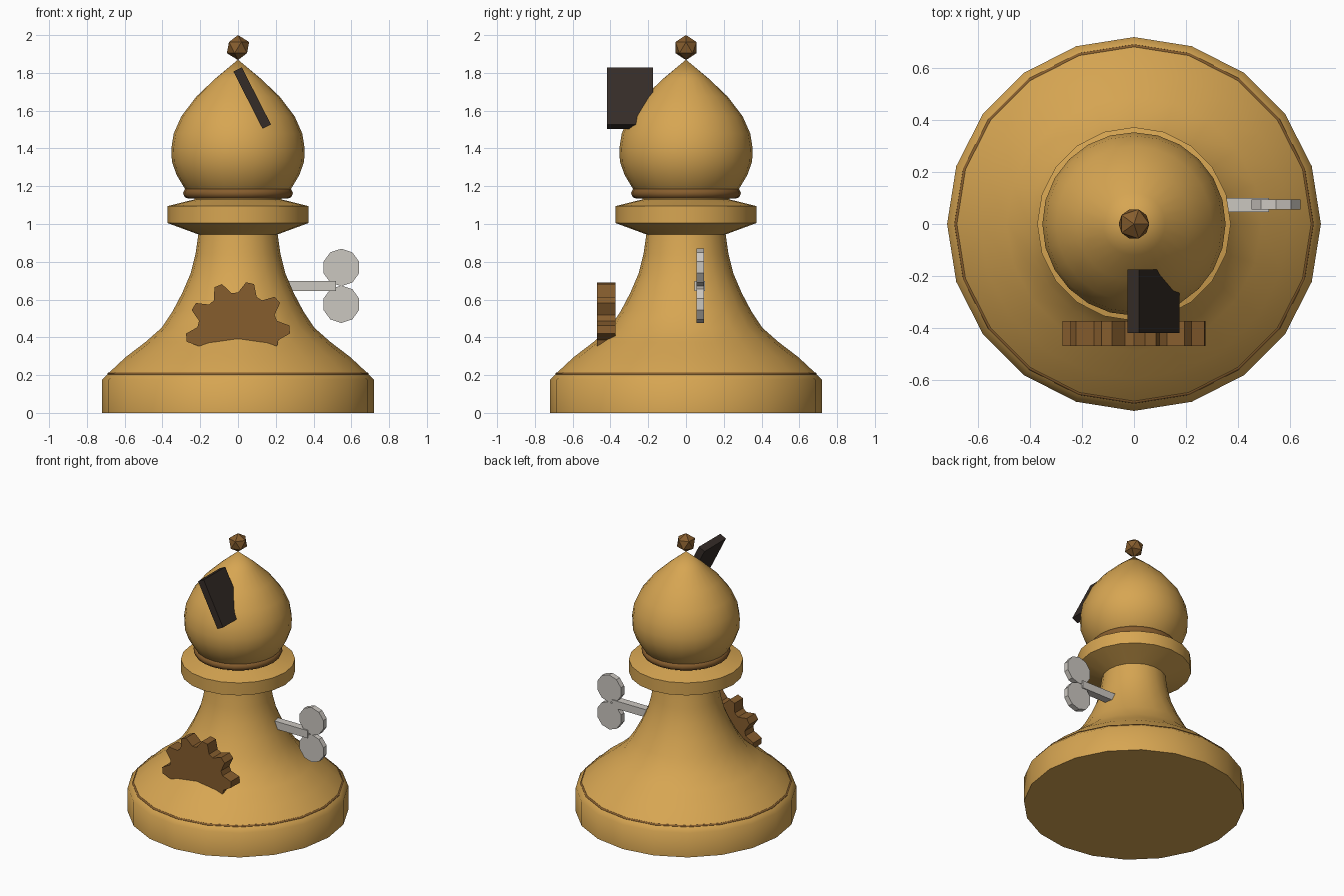
import bpy, bmesh
from math import sin, cos, pi, radians

if "Cube" in bpy.data.objects:
    bpy.data.objects.remove(bpy.data.objects["Cube"])


def material(name, rgb):
    m = bpy.data.materials.new(name)
    m.diffuse_color = (*rgb, 1)
    m.use_nodes = True
    m.node_tree.nodes["Principled BSDF"].inputs["Base Color"].default_value = m.diffuse_color
    return m


GOLD = material("gold", (0.68, 0.38, 0.085))
BROWN = material("brown", (0.24, 0.11, 0.027))
DARK = material("dark", (0.035, 0.025, 0.02))
GREY = material("steel", (0.6, 0.57, 0.53))


def finish(ob, name, mat, smooth=None):
    ob.name = name
    ob.data.materials.append(mat)
    if smooth:
        bpy.ops.object.select_all(action='DESELECT')
        ob.select_set(True)
        bpy.context.view_layer.objects.active = ob
        bpy.ops.object.shade_smooth_by_angle(angle=radians(smooth))
    return ob


def from_bmesh(bm, name, mat, smooth=None):
    bmesh.ops.recalc_face_normals(bm, faces=bm.faces)
    me = bpy.data.meshes.new(name)
    bm.to_mesh(me)
    bm.free()
    ob = bpy.data.objects.new(name, me)
    bpy.context.collection.objects.link(ob)
    return finish(ob, name, mat, smooth)


def lathe(name, profile, sides, mat, smooth=50):
    """Revolve (radius, z) points round z; ends on the axis or capped."""
    bm = bmesh.new()
    rings = []
    for r, z in profile:
        n = sides if r > 0 else 1
        rings.append([bm.verts.new((r * cos(2 * pi * i / sides),
                                    r * sin(2 * pi * i / sides), z)) for i in range(n)])
    for a, b in zip(rings, rings[1:]):
        for i in range(sides):
            j = (i + 1) % sides
            if len(b) == 1:
                bm.faces.new((a[i], a[j], b[0]))
            else:
                bm.faces.new((a[i], a[j], b[j], b[i]))
    for ring in (rings[0], rings[-1]):
        if len(ring) > 1:
            bm.faces.new(ring)
    return from_bmesh(bm, name, mat, smooth)


def box(name, centre, size, mat, tilt=0):
    bpy.ops.mesh.primitive_cube_add(size=1, location=centre, rotation=(0, tilt, 0))
    ob = bpy.context.object
    ob.scale = size
    return finish(ob, name, mat)


def ring(name, z, major, minor, sides, mat):
    bpy.ops.mesh.primitive_torus_add(location=(0, 0, z), major_radius=major, minor_radius=minor,
                                     major_segments=sides, minor_segments=8)
    return finish(bpy.context.object, name, mat, 50)


# Turned body with base, flared stem and collar
lathe("body", [(0.72, 0), (0.72, 0.175), (0.69, 0.206), (0.595, 0.295), (0.49, 0.375),
               (0.405, 0.45), (0.345, 0.54), (0.295, 0.635), (0.25, 0.74), (0.225, 0.84),
               (0.21, 0.945), (0.373, 1.005), (0.373, 1.095), (0.23, 1.13), (0.22, 1.2)],
      20, GOLD)

# Domed head
lathe("head", [(0.24, 1.15), (0.283, 1.19), (0.325, 1.26), (0.35, 1.33), (0.353, 1.40),
               (0.34, 1.48), (0.3, 1.57), (0.22, 1.675), (0.12, 1.77), (0, 1.87)],
      24, GOLD)

# Trim rings at the base and under the head
ring("base_trim", 0.206, 0.684, 0.008, 20, BROWN)
ring("head_trim", 1.163, 0.262, 0.029, 24, BROWN)

# Faceted finial
bpy.ops.mesh.primitive_ico_sphere_add(subdivisions=1, radius=0.066, location=(0, 0, 1.934))
finish(bpy.context.object, "finial", BROWN)

# Tilted dark slot on the head
box("slot", (0.075, -0.297, 1.667), (0.05, 0.245, 0.34), DARK, tilt=-radians(27))

# Ten-toothed gear sunk into the front of the body
bm = bmesh.new()
outline = []
for i in range(40):
    r = 0.275 if i % 4 < 2 else 0.217
    a = 2 * pi * i / 40
    outline.append(bm.verts.new((r * cos(a), -0.47, 0.42 + r * sin(a))))
face = bm.faces.new(outline)
ext = bmesh.ops.extrude_face_region(bm, geom=[face], use_keep_orig=True)
bmesh.ops.translate(bm, vec=(0, 0.097, 0),
                    verts=[v for v in ext["geom"] if isinstance(v, bmesh.types.BMVert)])
from_bmesh(bm, "gear", BROWN)

# Winding key on the right side
box("key_shaft", (0.37, 0.073, 0.672), (0.3, 0.055, 0.055), GREY)
for side, z in (("upper", 0.77), ("lower", 0.575)):
    bpy.ops.mesh.primitive_cylinder_add(vertices=10, radius=0.099, depth=0.038,
                                        location=(0.547, 0.075, z), rotation=(pi / 2, 0, 0))
    finish(bpy.context.object, "key_wing_" + side, GREY)
